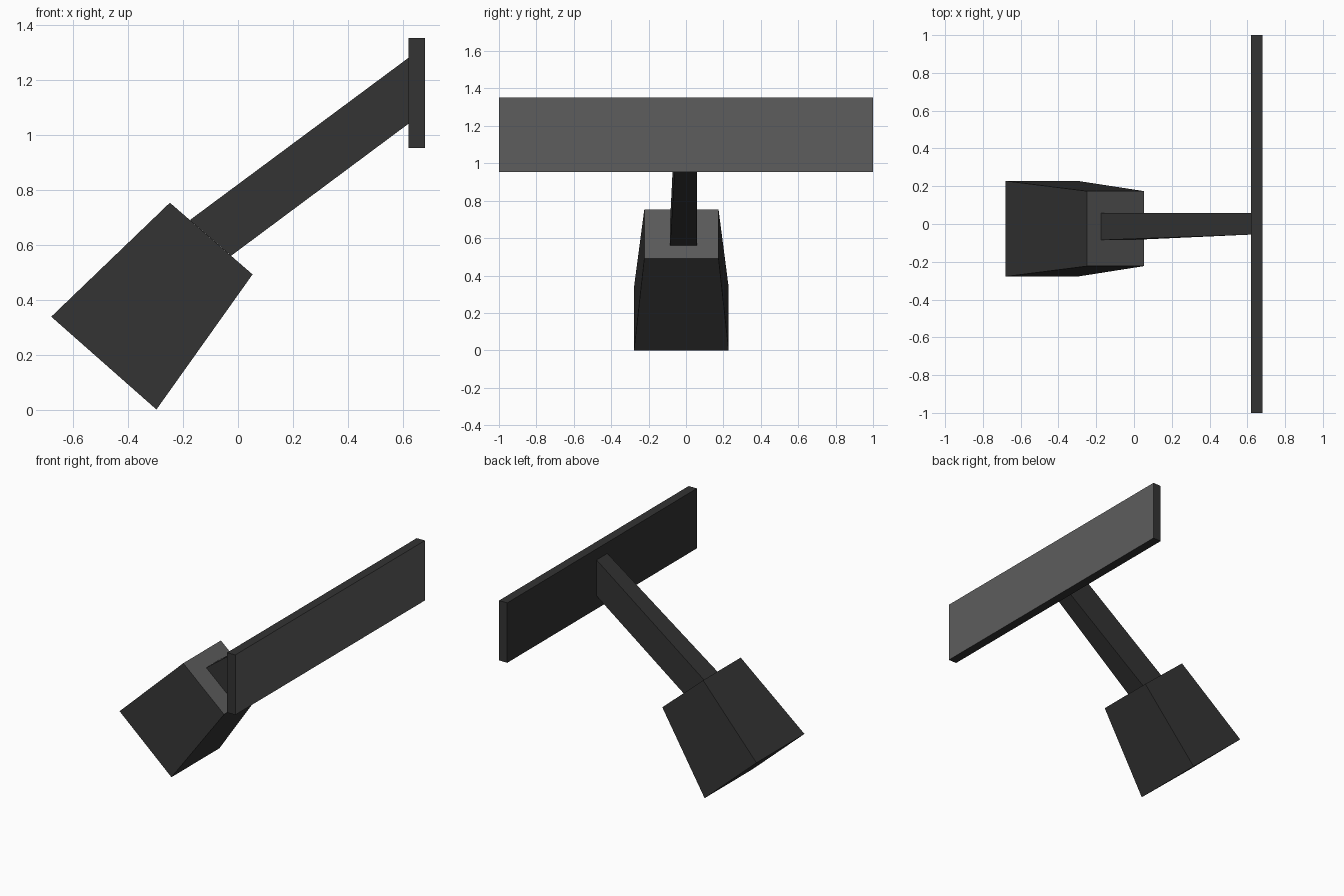
import bpy, bmesh
from mathutils import Vector

if "Cube" in bpy.data.objects:
    bpy.data.objects.remove(bpy.data.objects["Cube"])


def material(name, value):
    m = bpy.data.materials.new(name)
    m.diffuse_color = (value, value, value, 1)
    m.use_nodes = True
    m.node_tree.nodes["Principled BSDF"].inputs["Base Color"].default_value = m.diffuse_color
    return m


dark = material("dark_grey", 0.033)
light = material("mid_grey", 0.11)


def section(p, q, y0, y1):
    """Four-sided cross-section: segment p-q in the xz plane, spread from y0 to y1."""
    return [(p[0], y0, p[1]), (q[0], y0, q[1]), (q[0], y1, q[1]), (p[0], y1, p[1])]


def loft(name, start, end, light_end=None):
    """Closed solid between two sections; the face along light_end is lighter."""
    bm = bmesh.new()
    a = [bm.verts.new(c) for c in start]
    b = [bm.verts.new(c) for c in end]
    bm.faces.new(a)
    bm.faces.new(b)
    for i in range(4):
        j = (i + 1) % 4
        bm.faces.new((a[i], a[j], b[j], b[i]))
    bmesh.ops.recalc_face_normals(bm, faces=bm.faces)
    bm.normal_update()
    if light_end:
        d = Vector(light_end).normalized()
        for f in bm.faces:
            if f.normal.dot(d) > 0.97:
                f.material_index = 1
    me = bpy.data.meshes.new(name)
    bm.to_mesh(me)
    bm.free()
    me.materials.append(dark)
    me.materials.append(light)
    ob = bpy.data.objects.new(name, me)
    bpy.context.collection.objects.link(ob)
    return ob


# Tapered, tilted head with a lighter end face
loft("head",
     section((-0.68, 0.338), (-0.297, 0.0), -0.278, 0.228),
     section((-0.248, 0.753), (0.053, 0.492), -0.223, 0.174),
     (0.655, 0, 0.755))

# Slanted arm, slightly thinner towards the plate
loft("arm",
     section((-0.175, 0.69), (-0.025, 0.56), -0.085, 0.058),
     section((0.62, 1.28), (0.62, 1.04), -0.056, 0.058))

# Long upright plate with a lighter outer face
loft("plate",
     section((0.62, 0.953), (0.62, 1.353), -1, 1),
     section((0.68, 0.953), (0.68, 1.353), -1, 1),
     (1, 0, 0))
